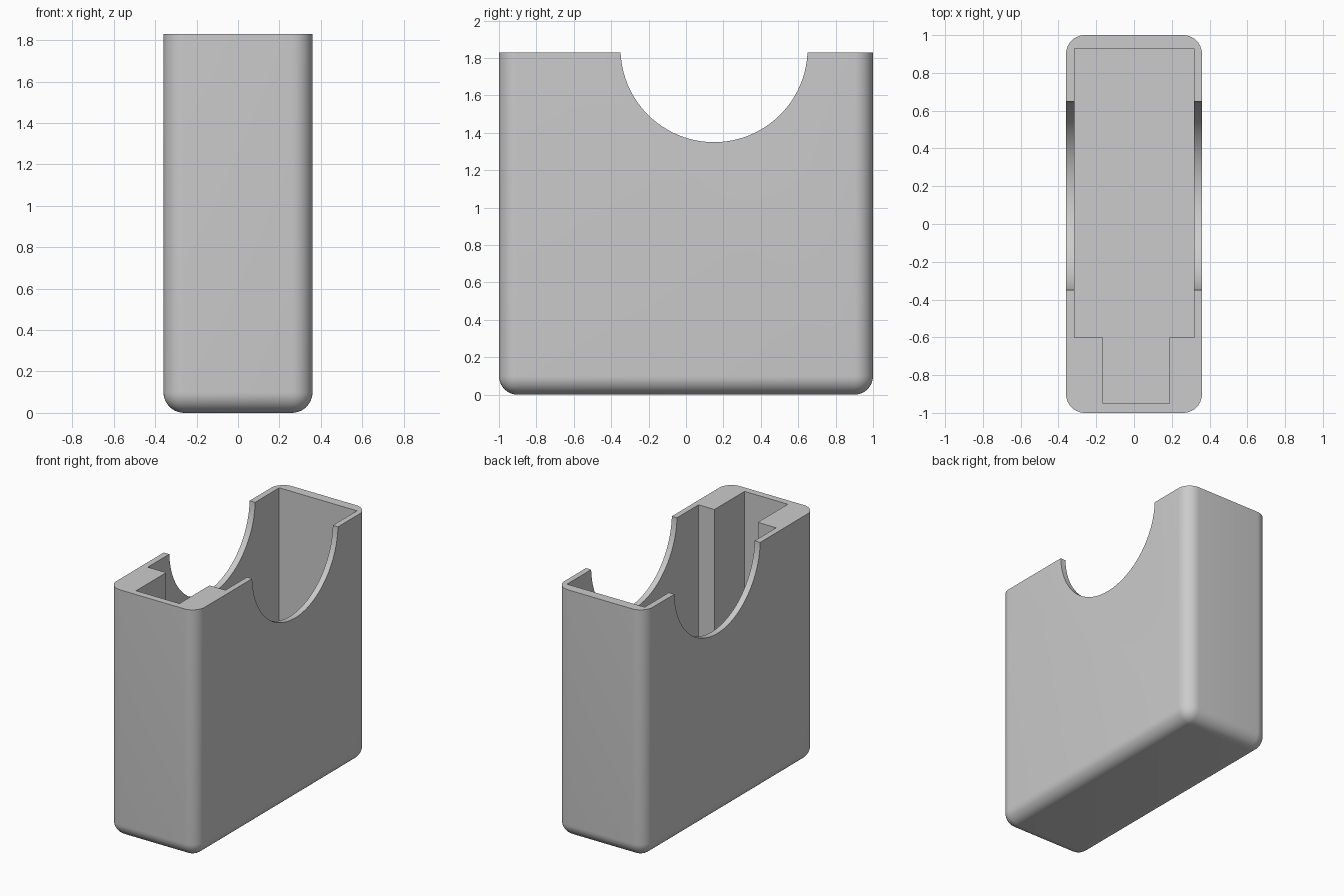
import bpy
import bmesh
from mathutils import Matrix, Vector

default = bpy.data.objects.get("Cube")
if default:
    bpy.data.objects.remove(default, do_unlink=True)

HEIGHT = 1.83
FLOOR = 0.07
ABOVE = 2.2      # cutters extend past the rim

plastic = bpy.data.materials.new("light grey plastic")
plastic.use_nodes = True
grey = (0.6, 0.6, 0.6, 1)
plastic.diffuse_color = grey
plastic.node_tree.nodes["Principled BSDF"].inputs["Base Color"].default_value = grey


def make_object(name, bm):
    mesh = bpy.data.meshes.new(name)
    bmesh.ops.recalc_face_normals(bm, faces=bm.faces[:])
    bm.to_mesh(mesh)
    bm.free()
    mesh.materials.append(plastic)
    obj = bpy.data.objects.new(name, mesh)
    bpy.context.collection.objects.link(obj)
    return obj


def box(low, high):
    low, high = Vector(low), Vector(high)
    bm = bmesh.new()
    place = Matrix.Translation((low + high) / 2) @ Matrix.Diagonal((*(high - low), 1))
    bmesh.ops.create_cube(bm, size=1, matrix=place)
    return bm


def prism(name, outline, bottom, top):
    bm = bmesh.new()
    base = bm.faces.new([bm.verts.new((x, y, bottom)) for x, y in outline])
    result = bmesh.ops.extrude_face_region(bm, geom=[base])
    verts = [v for v in result["geom"] if isinstance(v, bmesh.types.BMVert)]
    bmesh.ops.translate(bm, verts=verts, vec=(0, 0, top - bottom))
    return make_object(name, bm)


# Solid case: every edge rounded except the flat rim
bm = box((-0.36, -1, 0), (0.36, 1, HEIGHT))
rounded = [e for e in bm.edges if min(v.co.z for v in e.verts) < 0.01]
bmesh.ops.bevel(bm, geom=rounded, offset=0.1, segments=10, profile=0.5, affect="EDGES")
case = make_object("case", bm)

# Interior: wide compartment with a narrower slot at the front
cavity = prism("cavity_cutter", [
    (-0.315, 0.93), (-0.315, -0.6), (-0.165, -0.6), (-0.165, -0.95),
    (0.188, -0.95), (0.188, -0.6), (0.318, -0.6), (0.318, 0.93)], FLOOR, ABOVE)

# Round thumb notch through both side walls
bm = bmesh.new()
bmesh.ops.create_cone(bm, cap_ends=True, segments=96, radius1=0.5, radius2=0.5, depth=1,
                      matrix=Matrix.Translation((0, 0.15, 1.85)) @ Matrix.Rotation(1.5707963, 4, "Y"))
notch = make_object("notch_cutter", bm)

bpy.context.view_layer.objects.active = case
case.select_set(True)
for cutter in (cavity, notch):
    cut = case.modifiers.new(cutter.name, "BOOLEAN")
    cut.operation = "DIFFERENCE"
    cut.solver = "EXACT"
    cut.object = cutter
    bpy.ops.object.modifier_apply(modifier=cut.name)
    bpy.data.objects.remove(cutter, do_unlink=True)

bpy.ops.object.shade_smooth_by_angle(angle=0.6)
